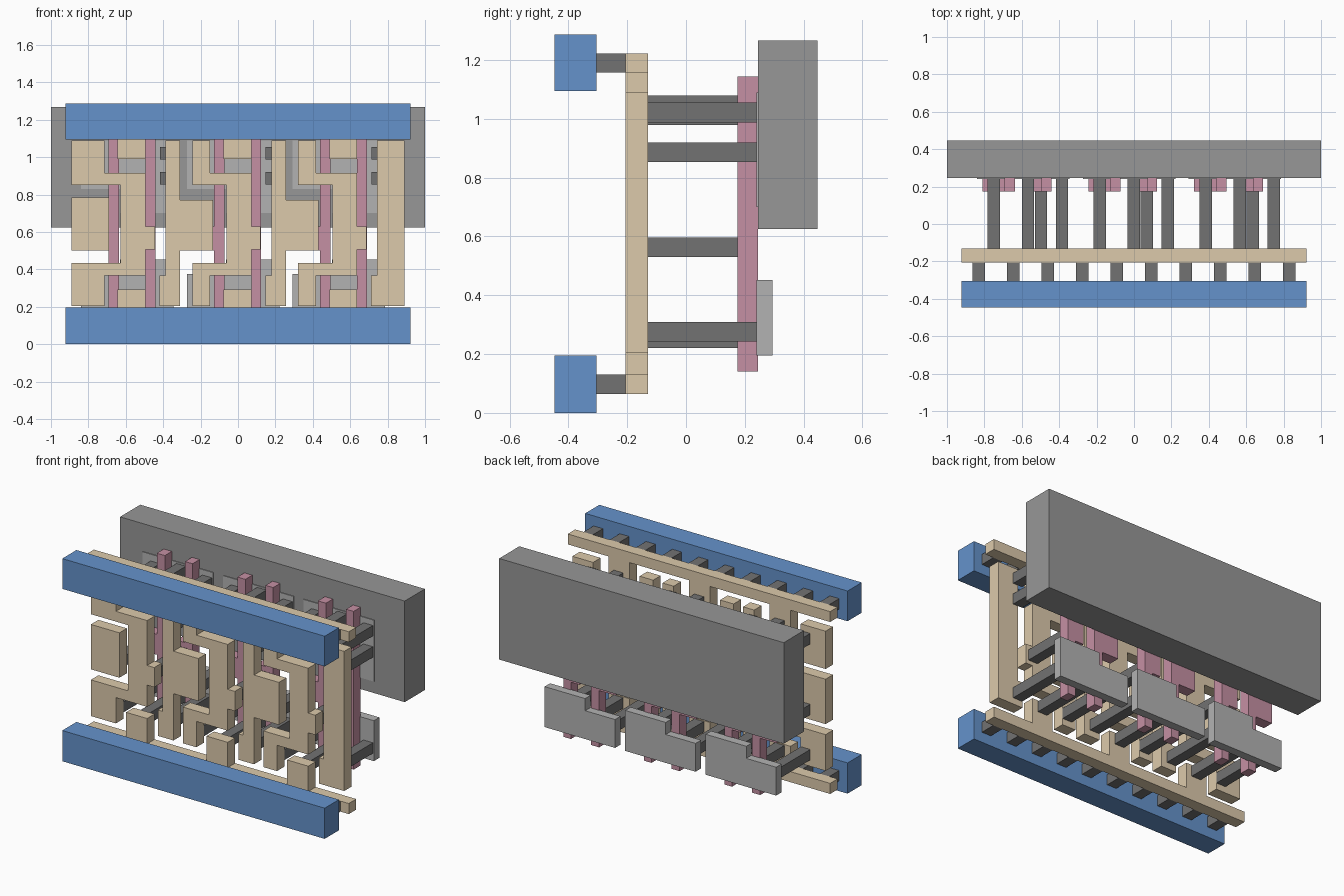
import bpy, bmesh

if "Cube" in bpy.data.objects:
    bpy.data.objects.remove(bpy.data.objects["Cube"])


def material(name, rgb):
    m = bpy.data.materials.new(name)
    m.diffuse_color = (*rgb, 1)
    m.use_nodes = True
    m.node_tree.nodes["Principled BSDF"].inputs["Base Color"].default_value = m.diffuse_color
    return m


BLUE = material("blue", (0.13, 0.29, 0.60))
TAN = material("tan", (0.72, 0.59, 0.41))
PINK = material("pink", (0.56, 0.28, 0.37))
DARK = material("dark_grey", (0.17, 0.17, 0.17))
MID = material("mid_grey", (0.31, 0.31, 0.31))
LIGHT = material("light_grey", (0.45, 0.45, 0.45))


def plate(name, outline, y0, y1, mat, dx=0.0):
    """Extrude an x-z outline from y0 back to y1."""
    bm = bmesh.new()
    face = bm.faces.new([bm.verts.new((x + dx, y0, z)) for x, z in outline])
    new = bmesh.ops.extrude_face_region(bm, geom=[face])["geom"]
    verts = [g for g in new if isinstance(g, bmesh.types.BMVert)]
    bmesh.ops.translate(bm, verts=verts, vec=(0, y1 - y0, 0))
    bmesh.ops.recalc_face_normals(bm, faces=bm.faces)
    me = bpy.data.meshes.new(name)
    bm.to_mesh(me)
    bm.free()
    me.materials.append(mat)
    ob = bpy.data.objects.new(name, me)
    bpy.context.collection.objects.link(ob)
    return ob


def box(name, x0, x1, y0, y1, z0, z1, mat, dx=0.0):
    return plate(name, [(x0, z0), (x1, z0), (x1, z1), (x0, z1)], y0, y1, mat, dx)


# Layer depths
M0, M1 = -0.205, -0.13          # routing layer
P0, P1 = 0.175, 0.245           # gate layer
D0, D1 = 0.24, 0.295            # pad layer at the back
PITCH = 0.566

# Back block
box("back_block", -1, 1, 0.245, 0.447, 0.625, 1.267, MID)

# Front rails, their pegs, and thin rails with stubs joined on
box("front_rail_bottom", -0.922, 0.922, -0.447, -0.305, 0, 0.195, BLUE)
box("front_rail_top", -0.922, 0.922, -0.447, -0.305, 1.095, 1.287, BLUE)
for i in range(10):
    x = -0.83 + i * 0.1845
    for z in (0.065, 1.157):
        box("rail_peg", x - 0.033, x + 0.033, -0.305, M0, z, z + 0.066, DARK)

bottom = [(-0.922, 0.065), (0.922, 0.065), (0.922, 0.132)]
top = [(-0.922, 1.223), (0.922, 1.223), (0.922, 1.157)]
for k in (2, 1, 0):
    a, b = -0.643 + k * PITCH, -0.495 + k * PITCH
    bottom += [(b, 0.132), (b, 0.293), (a, 0.293), (a, 0.132)]
    top += [(b, 1.157), (b, 0.99), (a, 0.99), (a, 1.157)]
plate("thin_rail_bottom", bottom + [(-0.922, 0.132)], M0, M1, TAN)
plate("thin_rail_top", top + [(-0.922, 1.157)], M0, M1, TAN)

# Left input pad
box("input_pad", -0.89, -0.69, M0, M1, 0.5, 0.785, TAN)

for k in range(3):
    dx = k * PITCH
    # Branching track, wider at the far left
    l = -0.89 if k == 0 else -0.81
    plate("branch_track", [
        (l, 1.09), (-0.715, 1.09), (-0.715, 0.915), (-0.495, 0.915),
        (-0.495, 0.63), (-0.445, 0.63), (-0.445, 0.505), (-0.495, 0.505),
        (-0.495, 0.367), (-0.715, 0.367), (-0.715, 0.203), (l, 0.203),
        (l, 0.433), (-0.628, 0.433), (-0.628, 0.85), (l, 0.85)],
        M0, M1, TAN, dx)

    # Upright column, with a side pad except on the last
    left = [(-0.388, 1.09), (-0.388, 0.367), (-0.42, 0.367), (-0.42, 0.203)]
    if k < 2:
        right = [(-0.31, 0.203), (-0.31, 0.5), (-0.135, 0.5),
                 (-0.135, 0.77), (-0.31, 0.77), (-0.31, 1.09)]
    else:
        right = [(-0.242, 0.203), (-0.242, 1.09)]
    plate("column_track", left + right, M0, M1, TAN, dx)

    # Gate bars with contact tabs
    for name, tab, x0, x1 in (("gate_left", -0.81, -0.693, -0.637),
                              ("gate_right", -0.555, -0.495, -0.442)):
        plate(name, [(x0, 0.14), (x1, 0.14), (x1, 1.145), (x0, 1.145),
                     (x0, 0.63), (tab, 0.63), (tab, 0.5), (x0, 0.5)],
              P0, P1, PINK, dx)

    # Stepped back pads: free lower one, upper one set in the block
    for name, flat, low, tall in (("lower_pad", 0.195, 0.375, 0.452),
                                  ("upper_pad", 1.09, 0.83, 0.7)):
        plate(name, [(-0.84, flat), (-0.345, flat), (-0.345, tall),
                     (-0.63, tall), (-0.63, low), (-0.84, low)],
              D0, D1, LIGHT, dx)

    # Contact posts: x start, z start, back end
    for x, z, y in ((-0.782, 0.53, P0), (-0.53, 0.53, P0),
                    (-0.782, 0.243, D0), (-0.782, 0.98, D0),
                    (-0.6, 0.22, D0), (-0.6, 1.013, D0),
                    (-0.418, 0.243, D0), (-0.418, 0.853, D0),
                    (-0.418, 0.988, D0)):
        box("contact_post", x, x + 0.066, M1, y, z, z + 0.067, DARK, dx)
